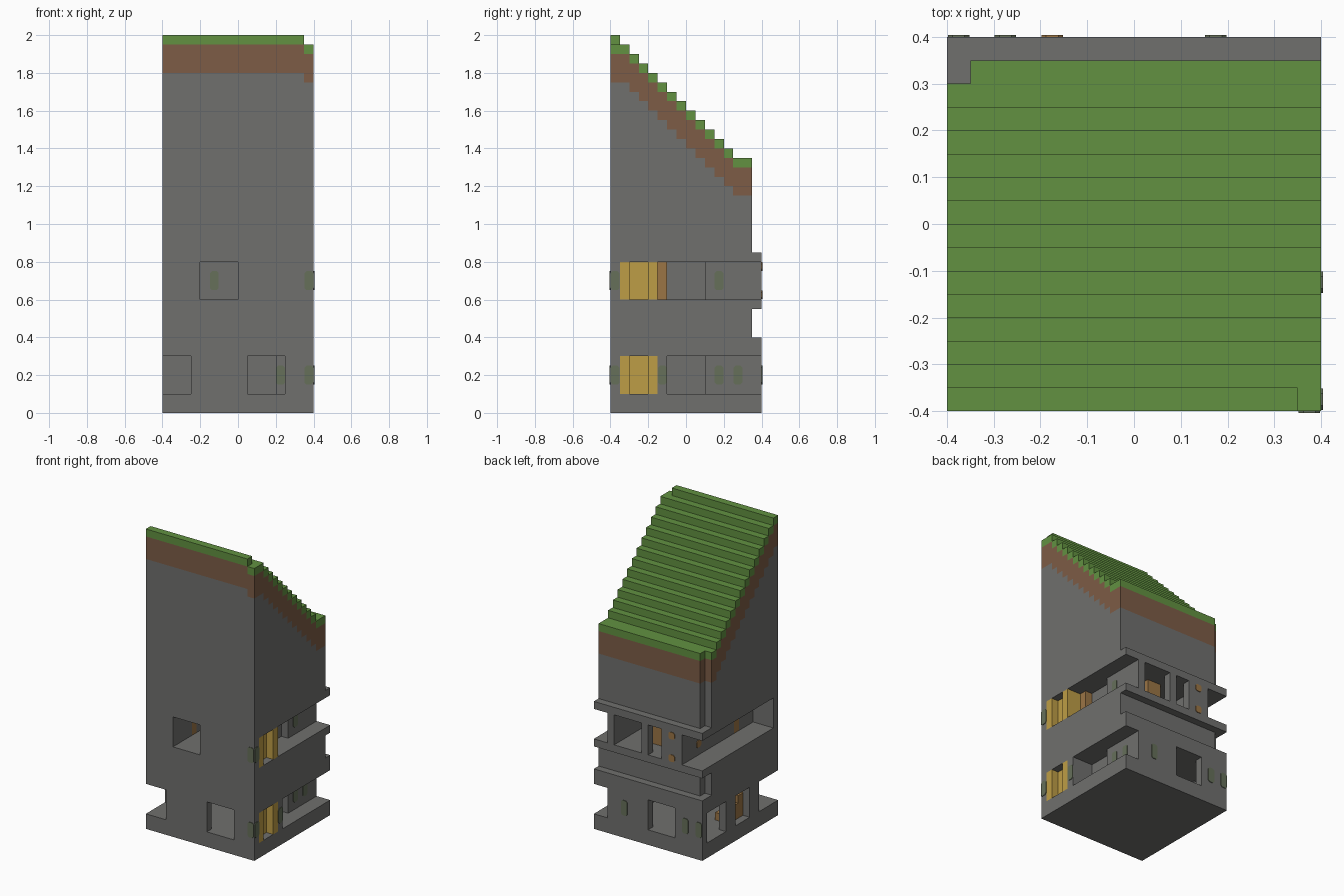
import bpy, bmesh, math
from mathutils import Vector

cube = bpy.data.objects.get("Cube")
if cube:
    bpy.data.objects.remove(cube, do_unlink=True)

UNIT = 0.05                      # one block
ORIGIN = Vector((-0.4, -0.4, 0))


def material(name, *rgb):
    mat = bpy.data.materials.new(name)
    mat.use_nodes = True
    mat.diffuse_color = (*rgb, 1)
    mat.node_tree.nodes["Principled BSDF"].inputs["Base Color"].default_value = (*rgb, 1)
    return mat


MATS = {
    "stone": material("stone grey", .16, .16, .155),
    "grass": material("grass green", .122, .283, .053),
    "soil": material("soil brown", .205, .107, .061),
    "glass": material("warm yellow", .515, .337, .061),
    "wood": material("wood brown", .328, .178, .06),
    "moss": material("moss grey", .133, .162, .102),
}

blocks = {}                      # block position -> (part, material)


def fill(part, mat, x0, x1, y0, y1, z0, z1):
    for x in range(x0, x1):
        for y in range(y0, y1):
            for z in range(z0, z1):
                blocks[x, y, z] = (part, mat)


def carve(x0, x1, y0, y1, z0, z1):
    for x in range(x0, x1):
        for y in range(y0, y1):
            for z in range(z0, z1):
                blocks.pop((x, y, z), None)


def finish(name, bm, mat):
    mesh = bpy.data.meshes.new(name)
    bm.to_mesh(mesh)
    bm.free()
    mesh.materials.append(MATS[mat])
    bpy.context.collection.objects.link(bpy.data.objects.new(name, mesh))


# Main walls, with projecting ledges at the back
fill("walls", "stone", 0, 16, 0, 16, 0, 8)
fill("walls", "stone", 0, 16, 0, 15, 8, 11)
carve(0, 1, 14, 15, 8, 11)
fill("walls", "stone", 0, 16, 0, 16, 11, 17)

# Sloping hillside: stone, then soil, then a stepped layer of grass
for x in range(16):
    for y in range(15):
        if (x, y) == (0, 14):
            continue             # missing back corner
        top = 39 if (x, y) == (15, 0) else max(40 - y, 27)
        fill("walls", "stone", x, x + 1, y, y + 1, 17, top - 4)
        fill("soil_layer", "soil", x, x + 1, y, y + 1, top - 4, top - 1)
        fill("grass_roof", "grass", x, x + 1, y, y + 1, top - 1, top)

LOW, HIGH = (2, 6), (12, 16)     # heights of the two storeys

# Lower storey: room, corner porch, windows, side doorway
carve(4, 13, 1, 15, *LOW)
carve(1, 4, 5, 15, *LOW)
carve(0, 3, 0, 4, *LOW)
carve(9, 13, 0, 1, *LOW)
carve(4, 8, 15, 16, *LOW)
carve(0, 1, 11, 15, *LOW)
carve(0, 1, 6, 9, *LOW)
carve(14, 16, 6, 16, *LOW)

# Upper storey: room, side balconies, windows, partition
carve(4, 13, 1, 15, *HIGH)
carve(0, 3, 1, 16, *HIGH)
carve(4, 8, 0, 1, *HIGH)
carve(9, 13, 15, 16, *HIGH)
carve(6, 8, 15, 16, *HIGH)
carve(14, 16, 5, 16, *HIGH)
fill("partition", "stone", 4, 13, 8, 9, *HIGH)

# On both storeys: recessed doorway and yellow bay window
for storey in (LOW, HIGH):
    carve(13, 14, 6, 10, *storey)
    fill("door_recess", "stone", 12, 13, 6, 10, *storey)
    carve(13, 14, 1, 5, *storey)
    fill("bay_windows", "glass", 14, 16, 1, 5, *storey)
    carve(15, 16, 2, 4, *storey)

# Wooden stairs and posts
for step in range(4):
    fill("stairs", "wood", 1, 3, 8 - step, 9 - step, 2, 3 + step)
fill("wood_posts", "wood", 13, 14, 5, 6, *HIGH)
fill("wood_posts", "wood", 3, 4, 4, 5, *HIGH)
fill("wood_posts", "wood", 8, 10, 11, 13, *HIGH)

# Turn each part's exposed block sides into a mesh
parts = {}
for cell, key in blocks.items():
    parts.setdefault(key, []).append(cell)

for (name, mat), cells in parts.items():
    bm = bmesh.new()
    verts = {}
    for cell in cells:
        for axis in range(3):
            for side in (0, 1):
                near = list(cell)
                near[axis] += 2 * side - 1
                if tuple(near) in blocks:
                    continue
                loop = []
                for u, v in ((0, 0), (1, 0), (1, 1), (0, 1)):
                    p = list(cell)
                    p[axis] += side
                    p[(axis + 1) % 3] += u
                    p[(axis + 2) % 3] += v
                    p = tuple(p)
                    if p not in verts:
                        verts[p] = bm.verts.new(ORIGIN + Vector(p) * UNIT)
                    loop.append(verts[p])
                bm.faces.new(loop if side else loop[::-1])
    bmesh.ops.dissolve_limit(bm, angle_limit=math.radians(1),
                             verts=bm.verts[:], edges=bm.edges[:])
    finish(name, bm, mat)


# Thin clipped-corner patches on the walls
def patch(bm, centre, axis, side, half_height):
    across = Vector((1, 0, 0)) if axis == 1 else Vector((0, 1, 0))
    out = Vector((0, 0, 0))
    out[axis] = side * 0.08
    a, b, c = 0.46, half_height, 0.2
    outline = ((a, b - c), (a - c, b), (c - a, b), (-a, b - c),
               (-a, c - b), (c - a, -b), (a - c, -b), (a, c - b))
    rings = []
    for offset in (-out * 0.2, out):
        rings.append([bm.verts.new(ORIGIN + UNIT * (
            Vector(centre) + offset + across * u + Vector((0, 0, v)))) for u, v in outline])
    bm.faces.new(rings[0][::-1])
    bm.faces.new(rings[1])
    for i in range(8):
        j = (i + 1) % 8
        bm.faces.new((rings[0][i], rings[0][j], rings[1][j], rings[1][i]))


bm = bmesh.new()
for x, y, z in ((15.5, 0, 4), (15.5, 0, 14), (12.5, 6, 4), (5.5, 8, 14)):
    patch(bm, (x, y, z), 1, -1, 1)
for x in (11.5, 2.5, 0.5):
    patch(bm, (x, 16, 4), 1, 1, 1)
for x, y, z in ((16, 0.5, 4), (16, 0.5, 14), (16, 5.5, 4),
                (14, 11.5, 4), (14, 13.5, 4), (14, 11.5, 14)):
    patch(bm, (x, y, z), 0, 1, 1)
bmesh.ops.recalc_face_normals(bm, faces=bm.faces[:])
finish("moss_patches", bm, "moss")

bm = bmesh.new()
for z in (12.5, 15.5):
    patch(bm, (4.5, 16, z), 1, 1, 0.46)
patch(bm, (3, 12.5, 13.5), 0, -1, 0.46)
bmesh.ops.recalc_face_normals(bm, faces=bm.faces[:])
finish("wood_knots", bm, "wood")
